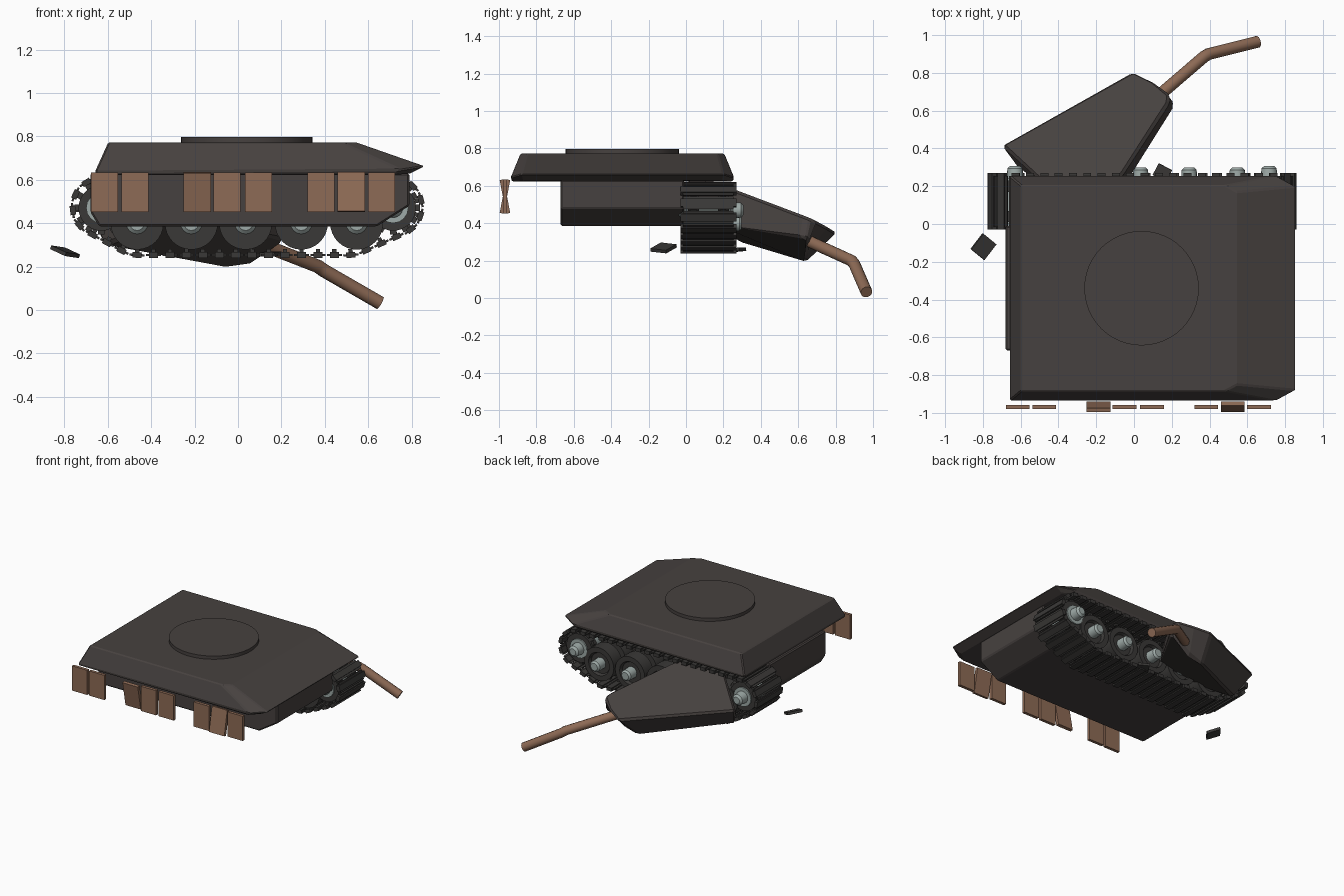
import bpy, bmesh, math
from mathutils import Vector, Matrix, geometry

if "Cube" in bpy.data.objects:
    bpy.data.objects.remove(bpy.data.objects["Cube"])


def material(name, rgb):
    m = bpy.data.materials.new(name)
    m.diffuse_color = (*rgb, 1)
    m.use_nodes = True
    m.node_tree.nodes["Principled BSDF"].inputs["Base Color"].default_value = m.diffuse_color
    return m


HULL = material("charred steel", (0.062, 0.053, 0.050))
DARK = material("dark track metal", (0.042, 0.040, 0.038))
RUST = material("rusty brown", (0.27, 0.146, 0.092))
BARE = material("bare grey metal", (0.34, 0.40, 0.385))


def finish(name, bm, mat, bevel=0, smooth=False):
    bmesh.ops.recalc_face_normals(bm, faces=bm.faces)
    me = bpy.data.meshes.new(name)
    bm.to_mesh(me)
    bm.free()
    me.materials.append(mat)
    ob = bpy.data.objects.new(name, me)
    bpy.context.collection.objects.link(ob)
    if bevel:
        b = ob.modifiers.new("edge bevel", 'BEVEL')
        b.width, b.segments, b.limit_method = bevel, 1, 'ANGLE'
    if smooth:
        bpy.ops.object.select_all(action='DESELECT')
        ob.select_set(True)
        bpy.context.view_layer.objects.active = ob
        bpy.ops.object.shade_smooth_by_angle(angle=math.radians(35))
    return ob


def loft(name, rings, mat, bevel=0):
    """Skin between rings with the same point count and close both ends."""
    bm = bmesh.new()
    vs = [[bm.verts.new(p) for p in r] for r in rings]
    n = len(vs[0])
    for a, b in zip(vs, vs[1:]):
        for i in range(n):
            j = (i + 1) % n
            bm.faces.new((a[i], a[j], b[j], b[i]))
    bm.faces.new(vs[0])
    bm.faces.new(vs[-1])
    return finish(name, bm, mat, bevel)


def add_box(bm, size, matrix):
    bmesh.ops.create_cube(bm, size=1, matrix=matrix @ Matrix.Diagonal((*size, 1)))


def box(name, size, loc, rot, mat):
    bm = bmesh.new()
    m = Matrix.Translation(loc)
    for angle, axis in rot:
        m = m @ Matrix.Rotation(math.radians(angle), 4, axis)
    add_box(bm, size, m)
    return finish(name, bm, mat)


def turned(name, x, z, profile, mat, n=32):
    """Lathe around an axis along y; profile holds (y, radius)."""
    rings = [[(x + r * math.cos(2 * math.pi * i / n), y, z + r * math.sin(2 * math.pi * i / n))
              for i in range(n)] for y, r in profile]
    ob = loft(name, rings, mat)
    bpy.ops.object.select_all(action='DESELECT')
    ob.select_set(True)
    bpy.context.view_layer.objects.active = ob
    bpy.ops.object.shade_smooth_by_angle(angle=math.radians(35))
    return ob


# Upper hull with sloping sides and a long wedge nose
CY = -0.34


def hull_ring(rear, shoulder, nose, half, half_nose, z_rear, z_shoulder, z_nose):
    return [(rear, CY - half, z_rear), (shoulder, CY - half, z_shoulder),
            (nose, CY - half_nose, z_nose), (nose, CY + half_nose, z_nose),
            (shoulder, CY + half, z_shoulder), (rear, CY + half, z_rear)]


loft("upper_hull", [hull_ring(-.655, .72, .79, .585, .53, .622, .622, .628),
                    hull_ring(-.66, .755, .86, .597, .54, .635, .645, .662),
                    hull_ring(-.598, .48, .545, .545, .51, .772, .772, .772)], HULL, .014)

# Lower hull, a prism along y
side = [(-.68, .63), (-.68, .45), (-.64, .385), (.64, .385), (.79, .48), (.79, .63)]
loft("lower_hull", [[(x, y, z) for x, z in side] for y in (-.67, -.01)], HULL, .008)

# Turret ring cover
bm = bmesh.new()
bmesh.ops.create_cone(bm, cap_ends=True, segments=48, radius1=.303, radius2=.303, depth=.04,
                      matrix=Matrix.Translation((.04, CY, .776)))
finish("turret_ring", bm, HULL, smooth=True)


# Fallen turret, leaning against the hull on a tilted plane
def tilt(x, y, drop):
    return (x, y, .70 + .088 * x - .434 * y - drop)


top = [(-.705, .42), (-.005, .812), (.105, .757), (.19, .685), (.185, .64), (-.05, .275), (-.25, .0)]
base = [(-.62, .30, .22), (-.06, .64, .23), (.05, .64, .20), (.2, .66, .12),
        (.215, .62, .13), (-.01, .265, .22), (-.2, .02, .22)]
loft("fallen_turret", [[tilt(*p) for p in base], [tilt(x, y, 0) for x, y in top]], HULL, .016)

# Bent gun barrel swept along a path
cu = bpy.data.curves.new("gun_barrel", 'CURVE')
cu.dimensions = '3D'
cu.bevel_depth, cu.bevel_resolution, cu.use_fill_caps = .032, 4, True
sp = cu.splines.new('POLY')
path = [(.05, .61, .325), (.37, .885, .20), (.395, .90, .182), (.655, .965, .032)]
sp.points.add(len(path) - 1)
for p, co in zip(sp.points, path):
    p.co = (*co, 1)
cu.materials.append(RUST)
bpy.context.collection.objects.link(bpy.data.objects.new("gun_barrel", cu))

# Side skirt plates in three broken groups, two of them knocked askew
for i, x in enumerate((-.615, -.475, -.188, -.05, .095, .383, .522, .662)):
    lean = {2: 11, 6: -11}.get(i, 0)
    box("skirt_plate", (.125, .022, .183), (x, -.968, .543), [(lean, 'X')], RUST)

# Road wheels, with bare metal hubs on both sides
TY = .12
for x in (-.465, -.215, .035, .292, .547):
    turned("road_wheel", x, .40, [(.0, .085), (.0, .122), (.10, .122), (.10, .075), (.14, .075),
                                  (.14, .122), (.24, .122), (.24, .085), (.22, .075)], DARK)
    turned("wheel_hub", x, .40, [(-.02, .034), (-.005, .05), (.285, .04), (.298, .028)], BARE, 16)

# Idler and drive sprocket
for name, x in (("idler_wheel", -.63), ("drive_sprocket", .715)):
    turned(name, x, .47, [(.01, .105), (.07, .105), (.07, .06), (.17, .06), (.17, .105), (.23, .105)], DARK)
    turned(name + "_hub", x, .47, [(-.04, .03), (-.02, .045), (.0, .045), (.0, .07), (.24, .07),
                                   (.24, .045), (.295, .04), (.308, .025)], BARE, 16)
    bm = bmesh.new()
    for k in range(12):
        m = Matrix.Translation((x, 0, .47)) @ Matrix.Rotation(k * math.pi / 6, 4, 'Y')
        for y in (.04, .20):
            add_box(bm, (.03, .03, .03), m @ Matrix.Translation((.108, y, 0)))
    finish(name + "_teeth", bm, DARK)

# Track loop: the hull around the end wheels and road wheels, resampled into links
R = .132
cloud = [Vector((cx + R * math.cos(a * math.pi / 32), cz + R * math.sin(a * math.pi / 32)))
         for cx, cz in ((-.63, .475), (.715, .475), (-.465, .385), (.515, .385)) for a in range(64)]
loop = [cloud[i] for i in geometry.convex_hull_2d(cloud)]
segs = list(zip(loop, loop[1:] + loop[:1]))
total = sum((b - a).length for a, b in segs)
count = round(total / .075)


def at(d):
    d %= total
    for a, b in segs:
        l = (b - a).length
        if d <= l:
            return a.lerp(b, d / l)
        d -= l
    return loop[0].copy()


bm = bmesh.new()
for i in range(count):
    d = total * i / count
    p, t = at(d), (at(d + .03) - at(d - .03)).normalized()
    m = Matrix.Translation((p.x, TY, p.y)) @ Matrix.Rotation(-math.atan2(t.y, t.x), 4, 'Y')
    add_box(bm, (.042, .30, .026), m)
    add_box(bm, (.07, .27, .010), m)
    for y in (-.03, .03):
        p_horn = m @ Matrix.Translation((0, y, .018))
        add_box(bm, (.02, .02, .02), p_horn)
finish("track_links", bm, DARK)

# Loose track fragments
box("loose_link_left", (.095, .105, .018), (-.797, -.12, .268), [(19, 'Y'), (8, 'X'), (-37, 'Z')], DARK)
box("loose_link_rear", (.08, .07, .018), (.15, .272, .258), [(-28, 'Z'), (5, 'X')], DARK)
